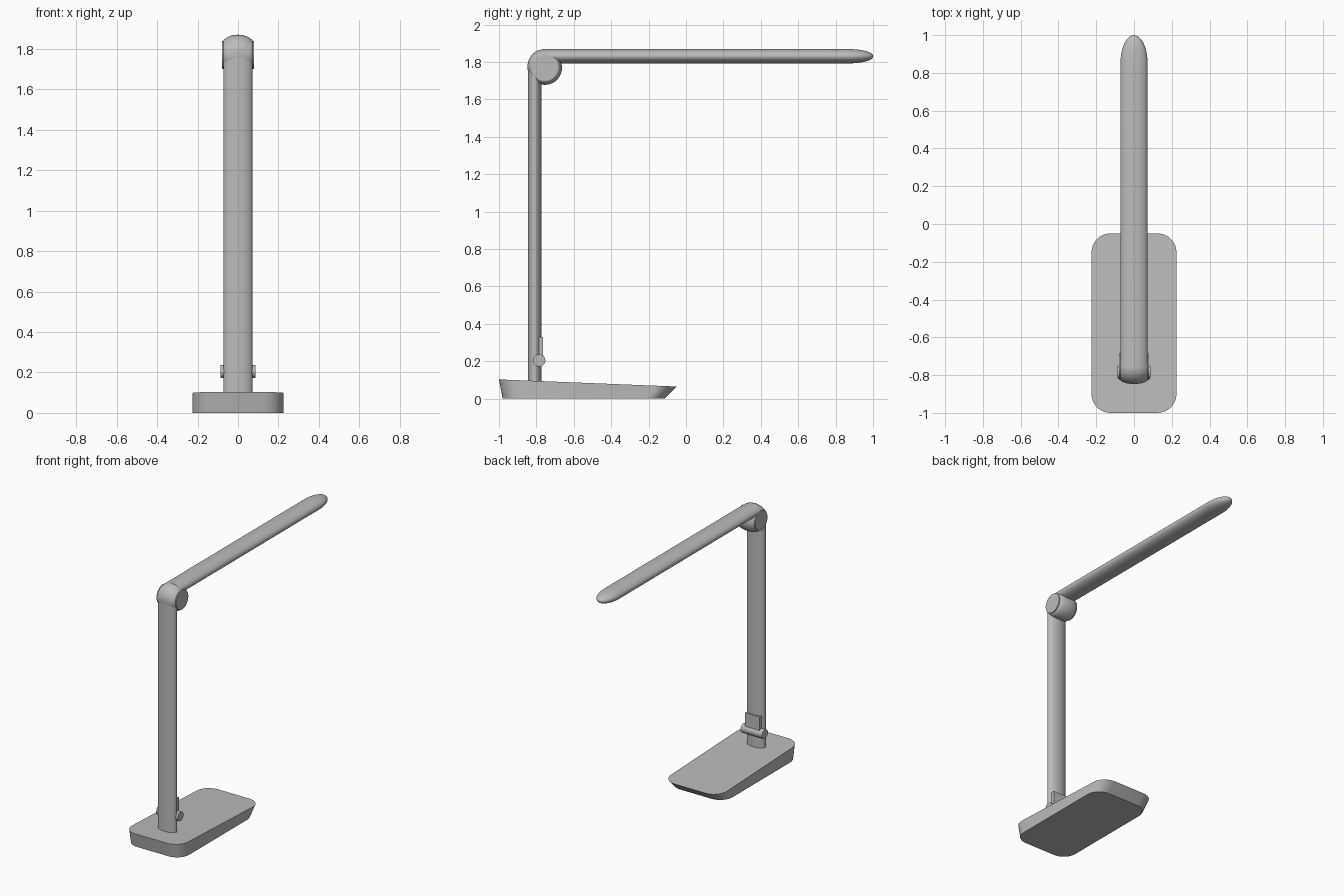
import bpy, bmesh, math
from mathutils import Vector

cube = bpy.data.objects.get("Cube")
if cube:
    bpy.data.objects.remove(cube, do_unlink=True)

grey = bpy.data.materials.new("lamp grey")
grey.use_nodes = True
COLOR = (0.5, 0.5, 0.5, 1)
grey.diffuse_color = COLOR
grey.node_tree.nodes["Principled BSDF"].inputs["Base Color"].default_value = COLOR


def loft(name, rings, angle=35):
    """Skin a list of equal-length point rings and cap both ends."""
    bm = bmesh.new()
    loops = [[bm.verts.new(p) for p in ring] for ring in rings]
    n = len(loops[0])
    for a, b in zip(loops, loops[1:]):
        for i in range(n):
            j = (i + 1) % n
            bm.faces.new((a[i], a[j], b[j], b[i]))
    bm.faces.new(loops[0][::-1])
    bm.faces.new(loops[-1])
    bmesh.ops.recalc_face_normals(bm, faces=bm.faces)
    mesh = bpy.data.meshes.new(name)
    bm.to_mesh(mesh)
    bm.free()
    obj = bpy.data.objects.new(name, mesh)
    bpy.context.collection.objects.link(obj)
    mesh.materials.append(grey)
    bpy.ops.object.select_all(action='DESELECT')
    obj.select_set(True)
    bpy.context.view_layer.objects.active = obj
    bpy.ops.object.shade_smooth_by_angle(angle=math.radians(angle))
    return obj


def ellipse(center, u, v, n=48):
    c, u, v = Vector(center), Vector(u), Vector(v)
    return [c + u * math.cos(2 * math.pi * i / n) + v * math.sin(2 * math.pi * i / n)
            for i in range(n)]


def lathe_x(name, y, z, profile):
    """Revolve (x, radius) pairs around an axis parallel to x."""
    return loft(name, [ellipse((x, y, z), (0, r, 0), (0, 0, r)) for x, r in profile])


def rounded_rect(half_x, y0, y1, radius, steps=8):
    points = []
    corners = [(1, y1 - radius), (-1, y1 - radius), (-1, y0 + radius), (1, y0 + radius)]
    for k, (side, cy) in enumerate(corners):
        for i in range(steps + 1):
            a = math.pi / 2 * (k + i / steps)
            points.append((side * (half_x - radius) + radius * math.cos(a),
                           cy + radius * math.sin(a)))
    return points


# Base: wedge with a sloping top and undercut ends
bottom = [(x, y, 0) for x, y in rounded_rect(0.225, -0.98, -0.115, 0.1)]
top = [(x, y, 0.103 - 0.04 * (y + 1)) for x, y in rounded_rect(0.225, -1, -0.05, 0.1)]
loft("base", [bottom, top])

# Upright post with an oval section
HALF_W, HALF_T = 0.072, 0.037
loft("post", [ellipse((0, -0.809, z), (HALF_W, 0, 0), (0, HALF_T, 0)) for z in (0.08, 1.77)])

# Horizontal arm with a rounded, tapering tip
stations = [(-0.76, 1)]
for i in range(13):
    a = math.pi / 2 * i / 12.2
    stations.append((0.85 + 0.15 * math.sin(a), math.cos(a)))
loft("arm", [ellipse((0, y, 1.831), (HALF_W * s, 0, 0), (0, 0, 0.039 * s ** 0.85))
             for y, s in stations], 50)

# Elbow: bulging barrel between two flat discs
PIVOT_Y, PIVOT_Z = -0.755, 1.77
barrel = []
for i in range(17):
    t = -math.pi / 2 + math.pi * i / 16
    barrel.append((0.073 * math.sin(t), 0.067 + 0.025 * math.cos(t)))
lathe_x("elbow_barrel", PIVOT_Y, PIVOT_Z, barrel)
lathe_x("elbow_discs", PIVOT_Y, PIVOT_Z, [(-0.079, 0.07), (0.079, 0.07)])

# Outer bend joining post and arm
bend = []
for i in range(17):
    a = math.pi / 2 * i / 16
    out = Vector((0, -math.cos(a), math.sin(a)))
    reach = 0.054 + 0.007 * math.sin(a)
    bend.append(ellipse(Vector((0, PIVOT_Y, PIVOT_Z)) + out * reach,
                        (HALF_W, 0, 0), out * 0.038))
loft("elbow_bend", bend)

# Lower hinge: cross pin and the plate above it
lathe_x("hinge_pin", -0.785, 0.205, [(-0.087, 0.033), (0.087, 0.033)])
plate = [(-0.058, -0.8), (0.058, -0.8), (0.058, -0.764), (-0.058, -0.764)]
loft("hinge_plate", [[(x, y, z) for x, y in plate] for z in (0.2, 0.33)])
